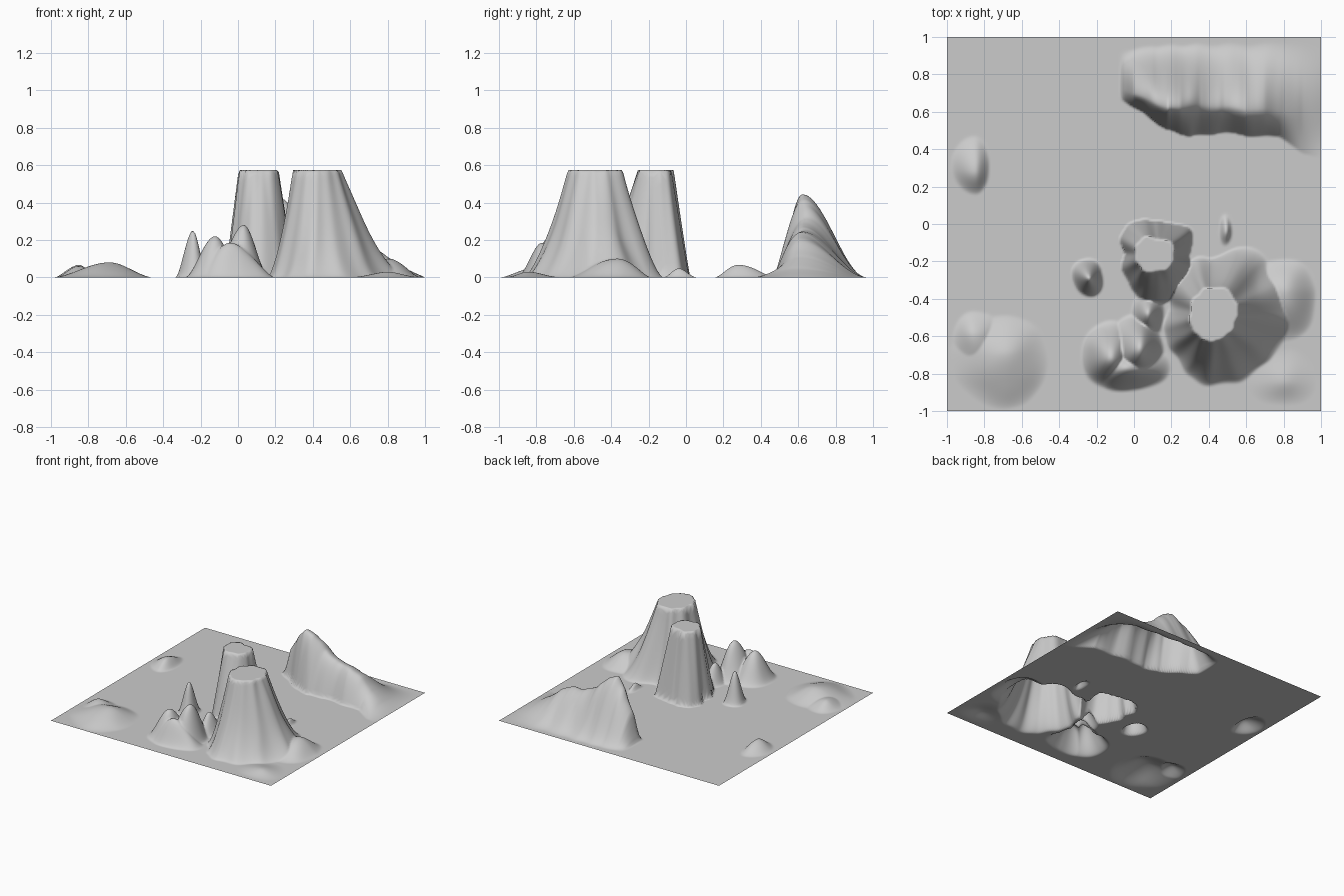
import bpy, bmesh, math
from mathutils import Vector, noise

if "Cube" in bpy.data.objects:
    bpy.data.objects.remove(bpy.data.objects["Cube"])

N = 210          # grid cells per side
CAP = 0.573      # level of the flat-topped buttes


def smooth(t):
    t = max(0.0, min(1.0, t))
    return t * t * (3 - 2 * t)


def ring(values, a):
    """Smooth periodic lookup of radii given every 45 degrees from +x."""
    n = len(values)
    f = (a / math.tau % 1.0) * n
    i = int(f) % n
    t = smooth(f - int(f))
    return values[i] * (1 - t) + values[(i + 1) % n] * t


def table(pts, x):
    """Linear lookup in (x, value) pairs."""
    if x <= pts[0][0]:
        return pts[0][1]
    for (x0, v0), (x1, v1) in zip(pts, pts[1:]):
        if x <= x1:
            return v0 + (v1 - v0) * (x - x0) / (x1 - x0)
    return pts[-1][1]


def butte(x, y, c, base, top, height, power, seed):
    """Flat-topped hill with ribbed walls between a top and a base outline."""
    dx, dy = x - c[0], y - c[1]
    r, a = math.hypot(dx, dy), math.atan2(dy, dx)
    rib = noise.noise(Vector((math.cos(a) * 2.6, math.sin(a) * 2.6, seed)))
    r *= 1 + 0.10 * rib
    rt, rb = ring(top, a), ring(base, a)
    t = max(0.0, (r - rt) / (rb - rt))
    return height * (1 - t) ** power if t < 1 else 0.0


def mound(x, y, cx, cy, left, right, front, back, h, power=1.0):
    """Soft bell-shaped hill with a different reach on each side."""
    dx = (x - cx) / (right if x > cx else left)
    dy = (y - cy) / (back if y > cy else front)
    r = math.hypot(dx, dy)
    return h * smooth(1 - r) ** power if r < 1 else 0.0


# Back ridge: crest height and front, crest and back lines along x
RIDGE_H = [(-.07, 0), (-.04, .08), (0, .22), (.1, .36), (.18, .445), (.25, .42), (.35, .32),
           (.48, .25), (.6, .24), (.7, .19), (.8, .11), (.9, .045), (1, 0)]
RIDGE_F = [(-.07, .66), (.06, .59), (.17, .51), (.3, .47), (.46, .49), (.78, .46), (.9, .38), (1, .36)]
RIDGE_C = [(-.07, .72), (.1, .66), (.18, .62), (.3, .64), (.6, .62), (.8, .6), (1, .6)]
RIDGE_B = [(-.07, .92), (.1, .96), (.9, .97), (1, .95)]


def ridge(x, y):
    wob = 0.02 * noise.noise(Vector((x * 9, 0.3, 5)))
    f, c, b = (table(t, x) + wob for t in (RIDGE_F, RIDGE_C, RIDGE_B))
    h = table(RIDGE_H, x) * (1 + 0.05 * noise.noise(Vector((x * 14, y * 3, 2))))
    if y <= f or y >= b:
        return 0.0
    if y < c:
        return h * math.sin((y - f) / (c - f) * math.pi / 2)
    return h * smooth((b - y) / (b - c))


# Rounded hills: cx, cy, left, right, front, back reach, height, power
MOUNDS = [
    (.03, -.67, .17, .13, .20, .20, .28, .9),     # front hill, main peak
    (-.12, -.71, .17, .15, .17, .20, .22, .9),    # front hill, left peak
    (-.04, -.77, .20, .24, .13, .15, .185, .8),   # front hill, front spur
    (.08, -.48, .09, .09, .14, .14, .16, 1),      # saddle to the rear butte
    (-.24, -.29, .09, .075, .10, .11, .25, .9),   # small spire
    (-.69, -.70, .30, .23, .29, .22, .08, .8),    # front left mound
    (-.85, -.60, .12, .16, .22, .14, .06, .8),
    (-.85, .29, .13, .08, .13, .18, .067, .8),    # left mound
    (.49, -.04, .04, .04, .08, .10, .05, 1),      # tiny bump
    (.80, -.37, .25, .18, .26, .19, .10, .8),     # right apron
    (.80, -.84, .20, .18, .14, .18, .03, 1),      # front right swell
]


def height(x, y):
    # wander the plan a little so outlines look eroded
    w = Vector((x * 6, y * 6, 1.7))
    px = x + 0.015 * noise.noise(w)
    py = y + 0.015 * noise.noise(w + Vector((9, 4, 3)))
    big = butte(px, py, (.42, -.48),
                (.45, .42, .31, .30, .24, .31, .39, .40),
                (.12, .14, .15, .13, .12, .13, .14, .13), .60, 1.5, 1.0)
    rear = butte(px, py, (.12, -.16),
                 (.18, .21, .17, .22, .17, .21, .28, .22),
                 (.10, .09, .07, .11, .11, .11, .09, .10), .60, 1.05, 7.0)
    z = max(big, rear, ridge(x, y))
    for m in MOUNDS:
        z = max(z, mound(px, py, *m))
    return min(z, CAP)


# Terrain sheet displaced by the height function
bm = bmesh.new()
bmesh.ops.create_grid(bm, x_segments=N, y_segments=N, size=1.0)
for v in bm.verts:
    v.co.z = height(v.co.x, v.co.y)
mesh = bpy.data.meshes.new("terrain")
bm.to_mesh(mesh)
bm.free()
for p in mesh.polygons:
    p.use_smooth = True
terrain = bpy.data.objects.new("terrain", mesh)
bpy.context.collection.objects.link(terrain)
